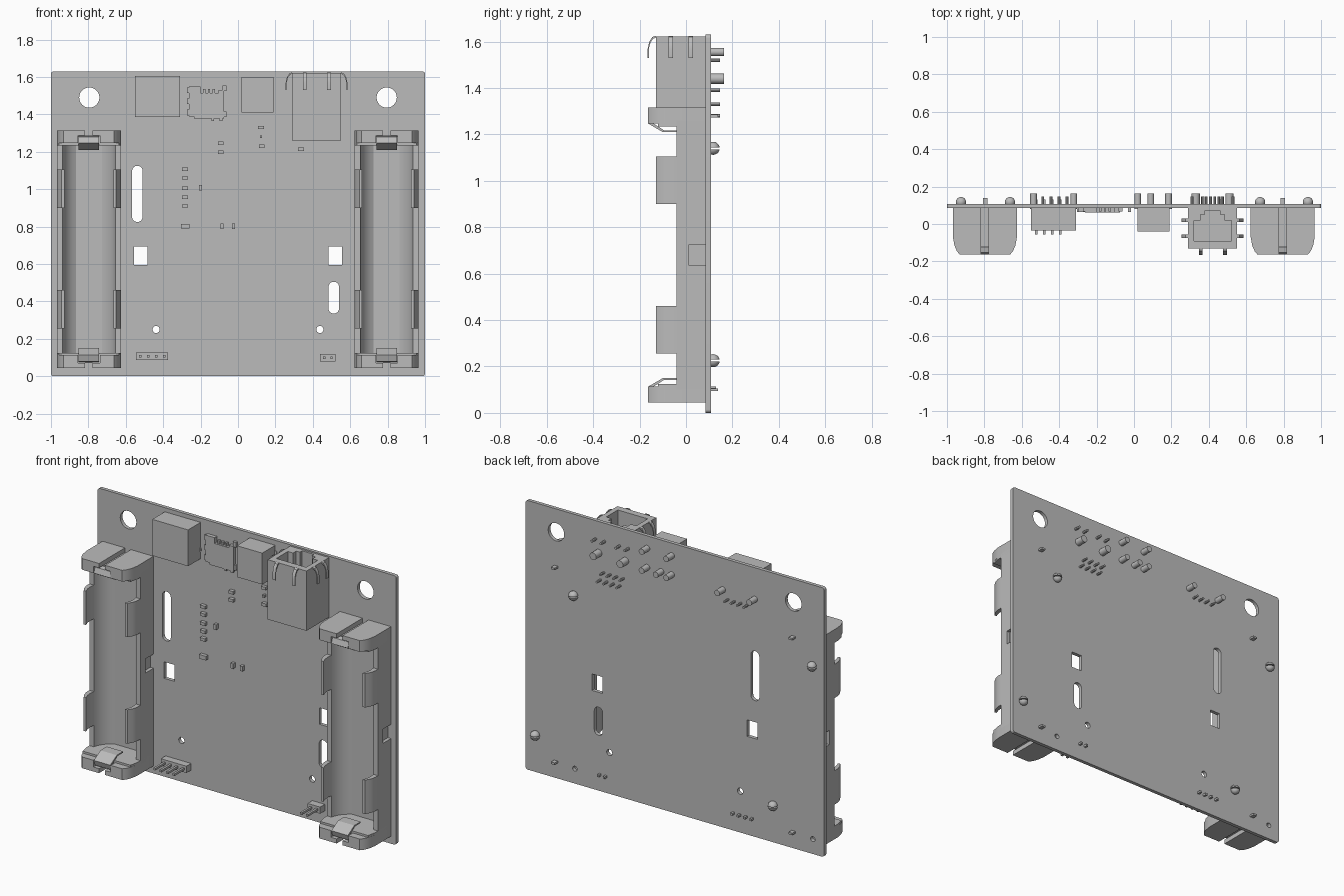
import bpy
import bmesh
from math import sin, cos, pi, sqrt
from mathutils import Matrix

if "Cube" in bpy.data.objects:
    bpy.data.objects.remove(bpy.data.objects["Cube"])

grey = bpy.data.materials.new("plain_grey")
grey.use_nodes = True
grey.diffuse_color = (0.5, 0.5, 0.5, 1)
grey.node_tree.nodes["Principled BSDF"].inputs["Base Color"].default_value = (0.5, 0.5, 0.5, 1)

# Maps a flat outline plus its extrusion direction onto the model axes
AXES = {
    "x": Matrix(((0, 0, 1, 0), (1, 0, 0, 0), (0, 1, 0, 0), (0, 0, 0, 1))),
    "y": Matrix.Rotation(pi / 2, 4, "X"),
    "z": Matrix.Identity(4),
}
FRONT, BACK = 0.085, 0.107     # board faces
parts = []


def finish(name, mesh):
    obj = bpy.data.objects.new(name, mesh)
    bpy.context.collection.objects.link(obj)
    mesh.materials.clear()
    mesh.materials.append(grey)
    parts.append(obj)
    return obj


def prism(name, loops, axis, lo, hi, offset=(0, 0, 0)):
    """Extrude outlines (inner loops become holes) from lo to hi along an axis."""
    curve = bpy.data.curves.new(name, "CURVE")
    curve.dimensions, curve.fill_mode = "2D", "BOTH"
    curve.extrude = (hi - lo) / 2
    for loop in loops:
        spline = curve.splines.new("POLY")
        spline.points.add(len(loop) - 1)
        for point, (a, b) in zip(spline.points, loop):
            point.co = (a, b, 0, 1)
        spline.use_cyclic_u = True
    temp = bpy.data.objects.new("temp", curve)
    bpy.context.collection.objects.link(temp)
    bpy.context.view_layer.update()
    graph = bpy.context.evaluated_depsgraph_get()
    mesh = bpy.data.meshes.new_from_object(temp.evaluated_get(graph))
    bpy.data.objects.remove(temp)
    shift = Matrix.Translation(offset)
    shift["xyz".index(axis)][3] += (lo + hi) / 2
    mesh.transform(shift @ AXES[axis])
    bm = bmesh.new()
    bm.from_mesh(mesh)
    bmesh.ops.remove_doubles(bm, verts=bm.verts, dist=1e-5)
    bmesh.ops.recalc_face_normals(bm, faces=bm.faces)
    bm.to_mesh(mesh)
    bm.free()
    return finish(name, mesh)


def rect(a0, a1, b0, b1):
    return [(a0, b0), (a1, b0), (a1, b1), (a0, b1)]


def block(a, b, w, h):
    return rect(a - w / 2, a + w / 2, b - h / 2, b + h / 2)


def rounded(a0, a1, b0, b1, r, n=8):
    pts = []
    for k, (a, b) in enumerate(rect(a0 + r, a1 - r, b0 + r, b1 - r)):
        for i in range(n + 1):
            t = pi + (k + i / n) * pi / 2
            pts.append((a + r * cos(t), b + r * sin(t)))
    return pts


def circle(a, b, r, n=16):
    return [(a + r * cos(2 * pi * i / n), b + r * sin(2 * pi * i / n)) for i in range(n)]


def mirrored(half):
    """Close a half outline across the centre line."""
    return half + [(-a, b) for a, b in reversed(half)]


# Circuit board with its cut-outs
holes = [circle(s * 0.795, 1.49, 0.054, 32) for s in (-1, 1)]
holes += [circle(s * 0.438, 0.25, 0.019) for s in (-1, 1)]
holes += [circle(0.67, 0.09, 0.015), circle(-0.925, 0.09, 0.015)]
holes += [rounded(-0.566, -0.51, 0.825, 1.125, 0.027), rounded(0.484, 0.54, 0.335, 0.505, 0.027)]
holes += [rect(-0.555, -0.485, 0.595, 0.695), rect(0.485, 0.555, 0.595, 0.695)]
prism("circuit_board", [rounded(-1, 1, 0, 1.63, 0.015)] + holes, "y", FRONT, BACK)

# Battery holders, symmetric about their middle height
MID, R, AXIS_Y = 0.68, 0.144, -0.07


def arc_x(y):
    return sqrt(R * R - (y - AXIS_Y) ** 2)


trough_arc = [(arc_x(y), y) for y in [-0.04 + 0.096 * i / 8 for i in range(9)]]
trough = mirrored([(0.171, FRONT), (0.171, -0.04)] + trough_arc)
waist = mirrored([(0.15, FRONT), (0.15, 0.01), (0.171, 0.01), (0.171, -0.04)] + trough_arc)
tab = [(0.171, -0.04), (0.171, -0.07), (0.163, -0.1), (0.146, -0.13),
       (0.131, -0.13), (0.141, -0.1), (0.144, -0.07), (0.141, -0.04)]
shoulder = [(0.171, FRONT), (0.171, -0.07), (0.163, -0.115), (0.15, -0.145), (0.135, -0.163)]
end_half = shoulder + [(0.02, -0.163), (0.02, FRONT)]
end_full = mirrored(shoulder + [(0.058, -0.163), (0.058, -0.12)])
inner_step = mirrored([(0.171, FRONT), (0.171, -0.07), (0.16, -0.12)])
clip = [(-0.125, 0.075), (-0.152, 0.08), (-0.163, 0.113), (-0.1, 0.15), (-0.04, 0.15),
        (-0.04, 0.142), (-0.095, 0.142), (-0.14, 0.113), (-0.125, 0.1)]

for side, x in (("right", -0.797), ("left", 0.795)):
    at = (x, 0, 0)
    prism(side + "_holder_waist", [waist], "z", 0.637, 0.723, at)
    for end, s in (("lower", -1), ("upper", 1)):
        def layer(part, loops, z0, z1):
            lo, hi = sorted((MID + s * (MID - z0), MID + s * (MID - z1)))
            prism(f"{side}_{end}_{part}", loops, "z", lo, hi, at)
        layer("holder_trough", [trough], 0.1, 0.637)
        layer("holder_tabs", [tab, [(-a, b) for a, b in tab]], 0.255, 0.46)
        layer("end_halves", [end_half, [(-a, b) for a, b in end_half]], 0.045, 0.072)
        layer("end_wall", [end_full], 0.072, 0.113)
        layer("end_step", [inner_step], 0.113, 0.125)
        prism(f"{side}_{end}_contact_clip", [[(y, MID + s * (MID - z)) for y, z in clip]],
              "x", -0.055, 0.055, at)

# Split snap pegs of the holders on the back
for i, (x, z) in enumerate(((0.674, 1.14), (0.93, 0.225), (-0.925, 1.14), (-0.663, 0.225))):
    bm = bmesh.new()
    for s in (-1, 1):
        new = bmesh.ops.create_uvsphere(bm, u_segments=20, v_segments=12, radius=0.028)["verts"]
        faces = {f for v in new for f in v.link_faces}
        edges = {e for v in new for e in v.link_edges}
        cut = bmesh.ops.bisect_plane(bm, geom=new + list(edges) + list(faces),
                                     plane_co=(0, 0, s * 0.004), plane_no=(0, 0, s), clear_inner=True)
        rim = [e for e in cut["geom_cut"] if isinstance(e, bmesh.types.BMEdge)]
        bmesh.ops.holes_fill(bm, edges=rim)
    bmesh.ops.translate(bm, verts=bm.verts, vec=(x, 0.117, z))
    mesh = bpy.data.meshes.new("snap_peg")
    bm.to_mesh(mesh)
    bm.free()
    finish(f"snap_peg_{i + 1}", mesh)

# Connector boxes along the top edge
prism("power_socket", [rect(-0.55, -0.31, 1.385, 1.605)], "y", -0.035, FRONT)
prism("small_socket", [rect(0.02, 0.19, 1.41, 1.6)], "y", -0.04, FRONT)

# Flat card slot with solder legs
shell = [(-0.262, 1.39), (-0.235, 1.39), (-0.235, 1.378), (-0.075, 1.378), (-0.075, 1.53),
         (-0.105, 1.53), (-0.105, 1.515), (-0.2, 1.515), (-0.2, 1.55), (-0.262, 1.55)]
prism("card_slot", [shell], "y", 0.062, FRONT)
legs = [block(-0.262, z, 0.022, 0.03) for z in (1.41, 1.47, 1.53)]
legs += [block(-0.072, z, 0.02, 0.03) for z in (1.4, 1.54)]
legs += [block(x, 1.375, 0.016, 0.018) for x in (-0.135, -0.09)]
legs += [block(x, 1.523, 0.012, 0.024) for x in (-0.18, -0.155, -0.13)]
prism("card_slot_legs", legs, "y", 0.068, FRONT)

# Network jack, open at the top
NX = 0.42
opening = mirrored([(0.1, -0.09), (0.1, 0.02), (0.065, 0.02), (0.065, 0.05), (0.04, 0.05), (0.04, 0.072)])
outline = rect(-0.13, 0.13, -0.13, FRONT)
prism("network_jack_shell", [outline, opening], "z", 1.33, 1.622, (NX, 0, 0))
prism("network_jack_base", [outline], "z", 1.26, 1.33, (NX, 0, 0))
spring = [(0, 1.625), (0.015, 1.62), (0.028, 1.6), (0.035, 1.57), (0.035, 1.53),
          (0.03, 1.53), (0.03, 1.57), (0.022, 1.598), (0.012, 1.612), (0, 1.617)]
for k, dx in enumerate((-0.063, 0.066)):
    prism(f"front_spring_{k + 1}", [[(-0.13 - d, z) for d, z in spring]], "x", -0.01, 0.01, (NX + dx, 0, 0))
for s, side in ((-1, "right"), (1, "left")):
    for k, y in enumerate((0.02, -0.065)):
        prism(f"{side}_spring_{k + 1}", [[(NX + s * (0.13 + d), z) for d, z in spring]],
              "y", y - 0.01, y + 0.01)

# Pin headers at the bottom edge
header_x = [-0.522 + 0.0425 * i for i in range(4)] + [0.46, 0.5]
prism("pin_headers", [rect(-0.545, -0.374, 0.087, 0.128), rect(0.438, 0.522, 0.08, 0.12)], "y", 0.04, FRONT)
prism("header_pins", [block(x, 0.107 if x < 0 else 0.1, 0.013, 0.013) for x in header_x], "y", -0.055, 0.13)

# Small surface components
chips = [block(-0.283, z, 0.034, 0.018) for z in (1.107, 1.06, 1.005, 0.957, 0.91)]
chips += [block(x, z, 0.03, 0.018) for x, z in
          ((-0.093, 1.246), (-0.093, 1.198), (0.123, 1.33), (0.128, 1.23), (0.337, 1.214))]
chips += [block(x, z, 0.017, 0.03) for x, z in ((-0.2, 1.008), (-0.086, 0.803), (-0.024, 0.803))]
chips += [block(-0.283, 0.802, 0.045, 0.025), block(0.123, 1.28, 0.013, 0.013)]
prism("surface_chips", chips, "y", 0.064, FRONT)

# Thick mounting posts and thin leads on the back
posts = [circle(x, 1.44, 0.018) for x in (-0.537, -0.322, 0.02, 0.09, 0.185)]
posts += [circle(x, 1.555, 0.018) for x in (0.02, 0.185)]
posts += [circle(NX + s * 0.09, 1.44, 0.022) for s in (-1, 1)]
prism("mounting_posts", posts, "y", 0.08, 0.163)
leads = [circle(-0.487 + 0.043 * i, 1.39, 0.007, 8) for i in range(4)]
leads += [circle(NX - 0.077 + 0.022 * i, 1.33 - 0.05 * (i % 2), 0.007, 8) for i in range(8)]
leads += [circle(NX + d, 1.52, 0.008, 8) for d in (-0.11, -0.05, 0.05, 0.11)]
prism("jack_leads", leads, "y", 0.08, 0.146)
prism("holder_leads", [block(s * 0.796, z, 0.025, 0.012) for s in (-1, 1) for z in (0.1, 1.28)],
      "y", 0.08, 0.138)

# Smooth the curved faces, keep edges crisp
bpy.ops.object.select_all(action="DESELECT")
for obj in parts:
    obj.select_set(True)
bpy.context.view_layer.objects.active = parts[0]
bpy.ops.object.shade_smooth_by_angle(angle=pi / 6)
